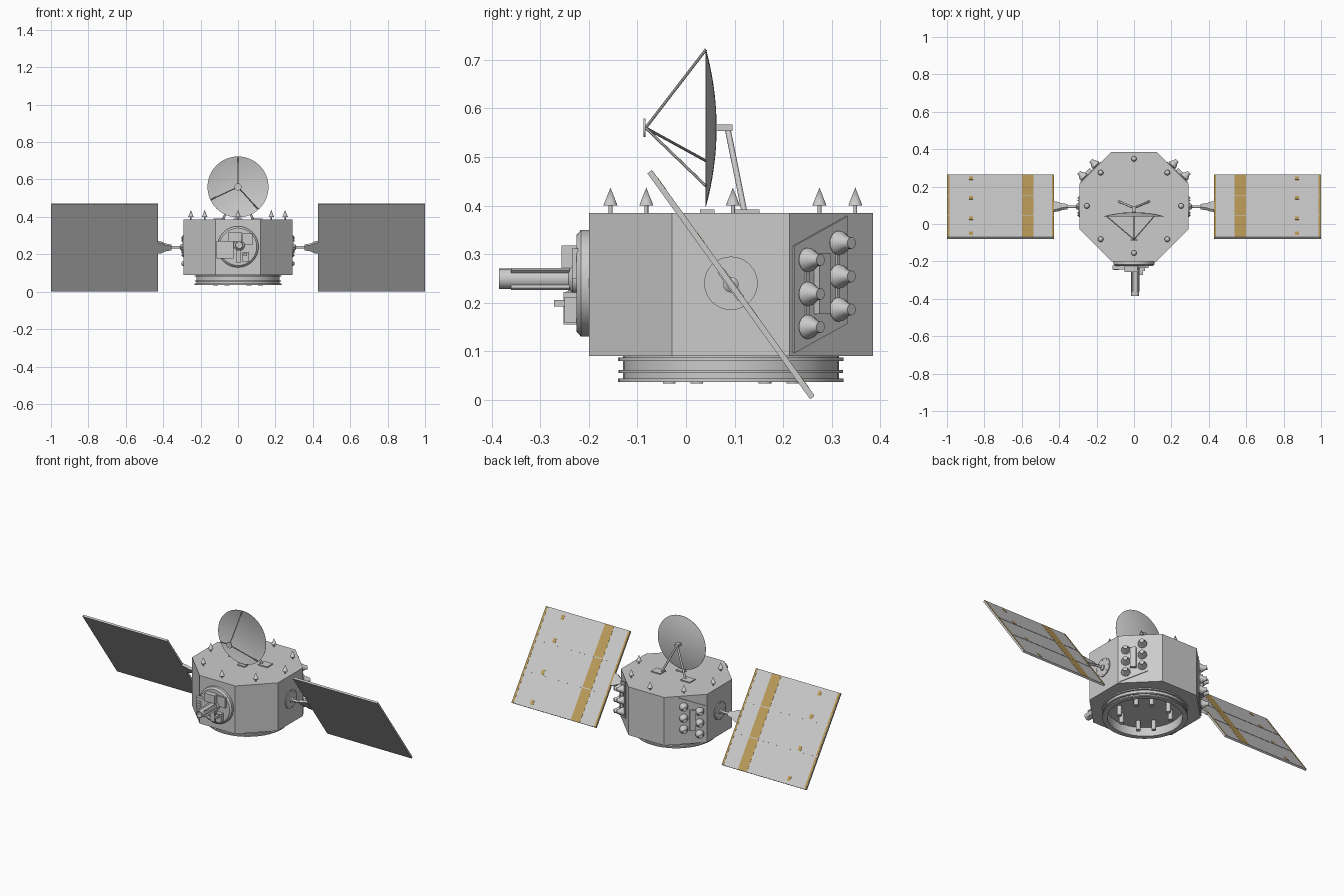
import bpy, bmesh, math
from mathutils import Matrix, Vector

if "Cube" in bpy.data.objects:
    bpy.data.objects.remove(bpy.data.objects["Cube"])

CY, CZ = 0.0925, 0.237            # body axis y, panel axis height
gold = bpy.data.materials.new("gold_foil")
gold.diffuse_color = (0.5, 0.33, 0.1, 1)
gold.use_nodes = True
gold.node_tree.nodes["Principled BSDF"].inputs["Base Color"].default_value = gold.diffuse_color


def finish(name, bm, M=None, mat=None, smooth=False):
    if M is not None:
        bmesh.ops.transform(bm, matrix=M, verts=bm.verts)
    bmesh.ops.recalc_face_normals(bm, faces=bm.faces)
    me = bpy.data.meshes.new(name)
    bm.to_mesh(me)
    bm.free()
    ob = bpy.data.objects.new(name, me)
    bpy.context.collection.objects.link(ob)
    if mat:
        me.materials.append(mat)
    if smooth:
        bpy.ops.object.select_all(action='DESELECT')
        ob.select_set(True)
        bpy.context.view_layer.objects.active = ob
        bpy.ops.object.shade_smooth_by_angle(angle=math.radians(35))
    return ob


def box(name, loc, size, M=None, mat=None):
    bm = bmesh.new()
    bmesh.ops.create_cube(bm, size=1)
    T = Matrix.Translation(loc) @ Matrix.Diagonal((*size, 1))
    return finish(name, bm, (M or Matrix()) @ T, mat)


def prism(name, pts, z0, z1, M=None):
    bm = bmesh.new()
    f = bm.faces.new([bm.verts.new((x, y, z0)) for x, y in pts])
    r = bmesh.ops.extrude_face_region(bm, geom=[f])
    vs = [v for v in r['geom'] if isinstance(v, bmesh.types.BMVert)]
    bmesh.ops.translate(bm, verts=vs, vec=(0, 0, z1 - z0))
    return finish(name, bm, M)


def lathe(name, prof, loc=(0, 0, 0), axis=(0, 0, 1), seg=24, M=None, closed=False):
    """Revolve (radius, height) points about an axis through loc."""
    bm = bmesh.new()
    rings = [[bm.verts.new((r * math.cos(2 * math.pi * i / seg),
                            r * math.sin(2 * math.pi * i / seg), h))
              for i in range(seg)] for r, h in prof]
    pairs = list(zip(rings, rings[1:]))
    if closed:
        pairs.append((rings[-1], rings[0]))
    for a, b in pairs:
        for i in range(seg):
            j = (i + 1) % seg
            bm.faces.new((a[i], a[j], b[j], b[i]))
    bmesh.ops.remove_doubles(bm, verts=bm.verts, dist=1e-5)
    R = Vector(axis).to_track_quat('Z', 'Y').to_matrix().to_4x4()
    return finish(name, bm, (M or Matrix()) @ Matrix.Translation(loc) @ R, None, True)


def rod(name, a, b, r, seg=12, M=None):
    d = Vector(b) - Vector(a)
    h = d.length
    return lathe(name, [(0, 0), (r, 0), (r, h), (0, h)], a, d, seg, M)


# octagonal body
R8 = 0.292 / math.cos(math.pi / 8)
oct_pts = [(R8 * math.cos(math.pi / 8 + i * math.pi / 4),
            CY + R8 * math.sin(math.pi / 8 + i * math.pi / 4)) for i in range(8)]
prism("body", oct_pts, 0.09, 0.385)

# open adapter ring with three flanges, thrust nozzles inside
lathe("adapter_ring", [(0.204, 0.09), (0.222, 0.09), (0.222, 0.087), (0.232, 0.087),
                       (0.232, 0.080), (0.222, 0.080), (0.222, 0.061), (0.231, 0.061),
                       (0.231, 0.055), (0.222, 0.055), (0.222, 0.044), (0.232, 0.044),
                       (0.232, 0.037), (0.204, 0.037)], (0, CY, 0), seg=48, closed=True)
for a in (30, 65, 115, 150, 210, 245, 295, 330):
    x, y = 0.14 * math.cos(math.radians(a)), CY + 0.14 * math.sin(math.radians(a))
    rod("bottom_nozzle", (x, y, 0.09), (x, y, 0.034), 0.013, 16)

# eight spike antennas on the roof
for i in range(8):
    a = i * math.pi / 4
    lathe("spike_antenna", [(0, 0), (0.004, 0), (0.004, 0.015), (0.0145, 0.015), (0, 0.052)],
          (0.252 * math.cos(a), CY + 0.004 + 0.252 * math.sin(a), 0.385), seg=16)

# dish, feed and struts
DZ, DR = 0.56, 0.163
n = 8
inner = [(DR * i / n, 0.003 + 0.020 * (i / n) ** 2) for i in range(n + 1)]
outer = [(DR * i / n, 0.022 * (i / n) ** 2) for i in range(n + 1)]
lathe("dish", outer + inner[::-1], (0, 0.063, DZ), (0, -1, 0), 48)
rod("dish_feed", (0, -0.087, DZ), (0, -0.083, DZ), 0.019, 24)
for a in (90, 205, 312):
    c, s = math.cos(math.radians(a)), math.sin(math.radians(a))
    rod("feed_strut", (0, -0.083, DZ), (0.161 * c, 0.041, DZ + 0.161 * s), 0.003, 8)

# dish mount
box("dish_hub", (0, 0.079, DZ), (0.024, 0.034, 0.014))
box("dish_front_foot", (0, 0.044, 0.388), (0.05, 0.03, 0.008))
for s in (1, -1):
    rod("dish_leg", (0, 0.086, DZ - 0.003), (s * 0.08, 0.12, 0.388), 0.006)
    box("dish_foot", (s * 0.1, 0.124, 0.388), (0.062, 0.054, 0.007))

# front instrument plate and its boxes
lathe("instrument_plate", [(0, 0), (0.11, 0), (0.11, 0.016), (0.1, 0.025), (0, 0.025)],
      (0, -0.2, 0.24), (0, -1, 0), 32)
for x0, x1, z0, z1, y in ((-0.115, -0.025, 0.178, 0.272, -0.243),
                          (-0.05, 0.02, 0.268, 0.318, -0.256),
                          (0.022, 0.078, 0.25, 0.312, -0.235),
                          (-0.012, 0.016, 0.155, 0.222, -0.252),
                          (0.024, 0.058, 0.158, 0.212, -0.25),
                          (0.03, 0.048, 0.192, 0.206, -0.272)):
    box("instrument_box", ((x0 + x1) / 2, (y - 0.222) / 2, (z0 + z1) / 2),
        (x1 - x0, -0.222 - y, z1 - z0))
for i in range(5):
    box("box_fin", (-0.095, -0.244, 0.19 + i * 0.015), (0.028, 0.005, 0.006))

# telescope tube with side rails
lathe("telescope", [(0, 0), (0.03, 0), (0.03, 0.012), (0.021, 0.02), (0.021, 0.163),
                    (0.017, 0.163), (0.017, 0.12), (0, 0.12)],
      (0.006, -0.222, 0.249), (0, -1, 0), 24)
for a in range(45, 360, 90):
    M = Matrix.Translation((0.006, -0.3, 0.249)) @ Matrix.Rotation(math.radians(a), 4, 'Y')
    box("telescope_rail", (0.022, 0, 0), (0.014, 0.12, 0.006), M)

# left and right side parts
H = 0.2865
tilt = Matrix.Translation((0, CY, CZ)) @ Matrix.Rotation(-math.atan2(0.465, 0.335), 4, 'X')
for s in (1, -1):
    side = Matrix.Diagonal((s, 1, 1, 1))
    P = tilt @ side
    # drive disc with bolts, shaft and yoke
    rod("drive_disc", (0.29, CY, 0.24), (0.298, CY, 0.24), 0.055, 32, side)
    for i in range(8):
        a = i * math.pi / 4
        y, z = CY + 0.046 * math.cos(a), 0.24 + 0.046 * math.sin(a)
        rod("disc_bolt", (0.297, y, z), (0.301, y, z), 0.003, 8, side)
    lathe("panel_shaft", [(0, 0), (0.016, 0), (0.016, 0.01), (0.007, 0.016),
                          (0.007, 0.08), (0, 0.08)], (0.295, CY, CZ), (1, 0, 0), 16, side)
    prism("panel_yoke", [(0.355, -0.014), (0.385, -0.019), (0.41, -0.034), (0.428, -0.036),
                         (0.428, 0.036), (0.41, 0.034), (0.385, 0.019), (0.355, 0.014)],
          -0.008, 0.008, P)
    # solar panel with gold strips, seams and tabs on its back
    box("solar_panel", (1 - H, 0, 0), (2 * H, 2 * H, 0.011), P)
    for x, w in ((0.567, 0.062), (0.433, 0.012), (0.992, 0.012)):
        box("gold_strip", (x, 0, 0.0058), (w, 2 * H - 0.004, 0.001), P, gold)
    for f in (0.34, 0.66):
        box("panel_seam", (1 - H, (2 * f - 1) * H, 0.006), (2 * H - 0.004, 0.005, 0.0015), P)
    for f in (0.06, 0.3, 0.63, 0.94):
        box("gold_tab", (0.872, (2 * f - 1) * H, 0.006), (0.02, 0.028, 0.0015), P, gold)

    # thruster pack on the rear diagonal face: X along the face, Y up, Z outward
    q = math.sqrt(0.5)
    F = Matrix(((-q * s, 0, q * s, s * 0.292 * q), (q, 0, q, CY + 0.292 * q),
                (0, 1, 0, 0), (0, 0, 0, 1)))
    prism("thruster_plate", [(-0.112, 0.317), (0.043, 0.378), (0.043, 0.157), (-0.112, 0.096)],
          -0.002, 0.005, F)
    box("thruster_valve_box", (-0.038, 0.239, 0.01), (0.034, 0.124, 0.022), F)
    for u, zs in ((-0.078, (0.288, 0.218, 0.15)), (0.012, (0.323, 0.254, 0.186))):
        box("thruster_pipe", (u, zs[1], 0.006), (0.008, 0.15, 0.008), F)
        for z in zs:
            lathe("thruster", [(0, 0), (0.02, 0), (0.025, 0.006), (0.024, 0.013), (0.012, 0.034),
                               (0.012, 0.044), (0, 0.044)], (u, z, 0.003), (0, 0, 1), 20, F)
